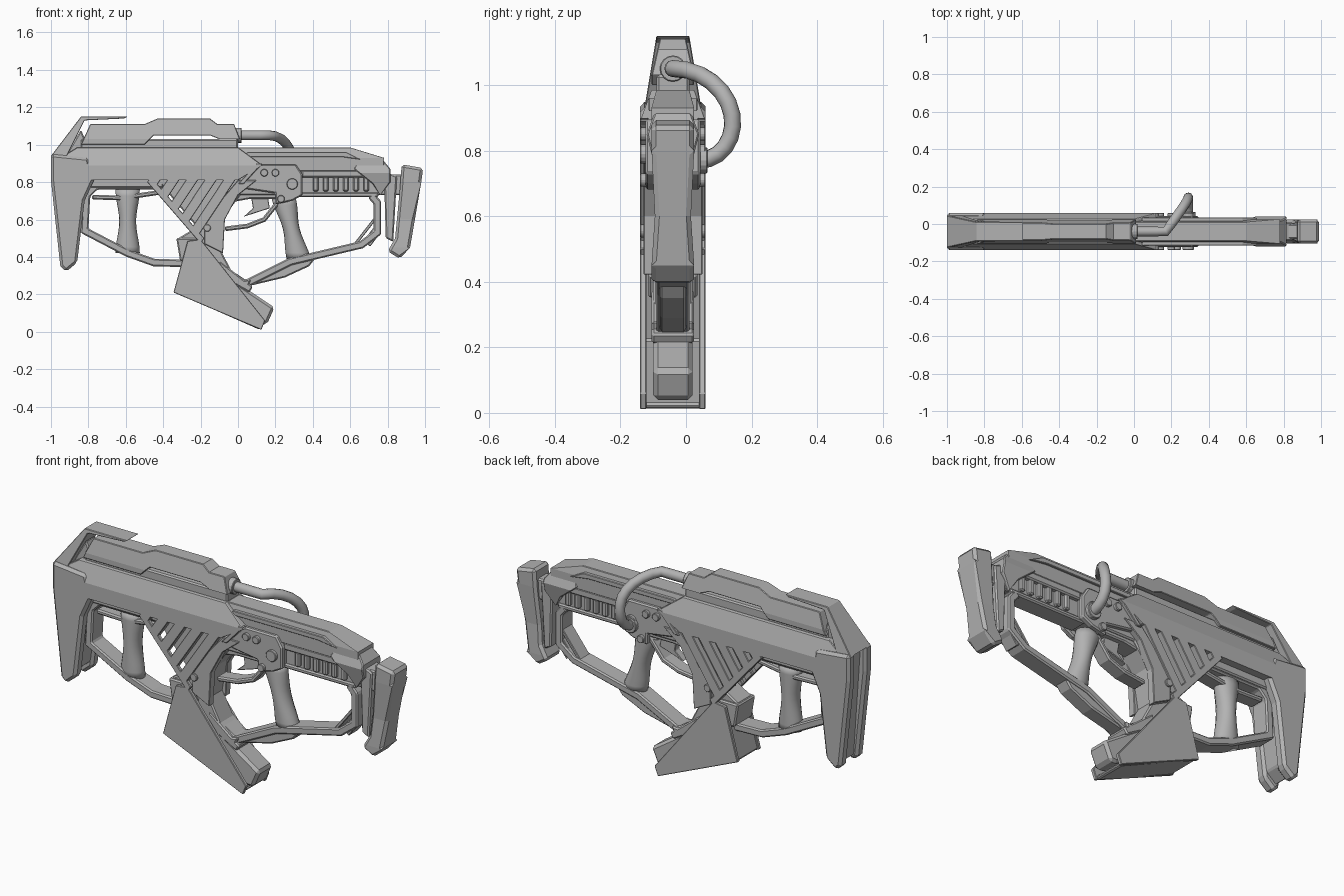
import bpy, bmesh, math
from mathutils import Vector, Matrix
from mathutils.geometry import intersect_line_line_2d

if "Cube" in bpy.data.objects:
    bpy.data.objects.remove(bpy.data.objects["Cube"])

# Shared levels and half widths
CENTRE = -0.04
HULL_LOW, HULL_EDGE, HULL_TOP = 0.81, 0.89, 0.985
RAIL = 0.73
SLIM, MEDIUM, BROAD, FULL = 0.04, 0.05, 0.065, 0.1
SHARP, SOFT, ROUND = 0.003, 0.007, 0.014

metal = bpy.data.materials.new("plain grey")
metal.use_nodes = True
metal.diffuse_color = (0.45, 0.45, 0.45, 1)
shader = metal.node_tree.nodes["Principled BSDF"]
shader.inputs["Base Color"].default_value = metal.diffuse_color


def finish(name, bm, bevel=SOFT, smooth=False):
    bmesh.ops.recalc_face_normals(bm, faces=bm.faces)
    mesh = bpy.data.meshes.new(name)
    bm.to_mesh(mesh)
    bm.free()
    mesh.materials.append(metal)
    mesh.polygons.foreach_set("use_smooth", [smooth] * len(mesh.polygons))
    part = bpy.data.objects.new(name, mesh)
    bpy.context.collection.objects.link(part)
    if not smooth:
        chamfer = part.modifiers.new("chamfer", "BEVEL")
        chamfer.width, chamfer.segments = bevel, 1
        chamfer.limit_method, chamfer.angle_limit = "ANGLE", math.radians(40)
    return part


def width_at(taper, z):
    for (low, wide), (high, narrow) in zip(taper, taper[1:]):
        if z <= high:
            blend = max(0, (z - low) / (high - low))
            return wide + (narrow - wide) * blend
    return taper[-1][1]


def prism(name, outline, half, bevel=SOFT):
    """Side outline given thickness: one half width, or a list of (z, half width)."""
    taper = half if isinstance(half, list) else [(0, half)]
    bm = bmesh.new()
    base = bm.faces.new([bm.verts.new((x, -1, z)) for x, z in outline])
    extruded = bmesh.ops.extrude_face_region(bm, geom=[base])["geom"]
    moved = [v for v in extruded if isinstance(v, bmesh.types.BMVert)]
    bmesh.ops.translate(bm, verts=moved, vec=(0, 2, 0))
    for z, _ in taper:
        bmesh.ops.bisect_plane(bm, geom=bm.verts[:] + bm.edges[:] + bm.faces[:],
                               plane_co=(0, 0, z), plane_no=(0, 0, 1))
    for v in bm.verts:
        v.co.y = CENTRE + v.co.y * width_at(taper, v.co.z)
    return finish(name, bm, bevel)


def plates(name, outline, inner, outer, bevel=SHARP):
    """Matching plates on both sides."""
    for side, word in ((-1, "right"), (1, "left")):
        part = prism(f"{word}_{name}", outline, (outer - inner) / 2, bevel)
        part.location.y = side * (outer + inner) / 2


def rect(left, right, low, high):
    return [(left, low), (right, low), (right, high), (left, high)]


def skin(bm, rings):
    for a, b in zip(rings, rings[1:]):
        for k in range(len(a)):
            n = (k + 1) % len(a)
            bm.faces.new((a[k], a[n], b[n], b[k]))
    bm.faces.new(rings[0])
    bm.faces.new(rings[-1])


def ribbon(name, path, thick, half, bevel=SOFT):
    """Bar of constant thickness with mitred corners along a side path."""
    path = [Vector(p) for p in path]
    ways = [(b - a).normalized() for a, b in zip(path, path[1:])]
    bm, rings = bmesh.new(), []
    for here, before, after in zip(path, ways[:1] + ways, ways + ways[-1:]):
        along = (before + after).normalized()
        off = Vector((-along.y, along.x)) * thick / 2 / along.dot(before)
        rings.append([bm.verts.new((here.x + s * off.x, CENTRE + t * half, here.y + s * off.y))
                      for s, t in ((1, -1), (1, 1), (-1, 1), (-1, -1))])
    skin(bm, rings)
    finish(name, bm, bevel)


def grip(name, x, top, bottom, lean, steps=10, sides=16):
    """Oval hand grip, narrow in the middle and flared at both ends."""
    bm, rings = bmesh.new(), []
    for i in range(steps + 1):
        t = i / steps
        flare = abs(math.cos(math.pi * t)) ** 2
        reach, middle = 0.045 + 0.02 * flare, x + lean * t
        turns = [math.tau * k / sides for k in range(sides)]
        rings.append([bm.verts.new((middle + reach * math.cos(a), CENTRE + MEDIUM * math.sin(a),
                                    top + (bottom - top) * t)) for a in turns])
    skin(bm, rings)
    finish(name, bm, smooth=True)


def cylinder(name, centre, radius, depth, axis="X"):
    bm = bmesh.new()
    turn = Matrix.Rotation(math.pi / 2, 4, axis)
    bmesh.ops.create_cone(bm, cap_ends=True, segments=16, radius1=radius, radius2=radius,
                          depth=depth, matrix=Matrix.Translation(centre) @ turn)
    finish(name, bm, SHARP)


# Main shell and rear stock
prism("main_shell", [(-0.95, HULL_LOW), (0, HULL_LOW), (0.13, HULL_EDGE), (0, HULL_TOP),
                     (-0.86, HULL_TOP), (-0.95, 0.93)],
      [(HULL_LOW, FULL), (HULL_EDGE, FULL), (HULL_TOP, BROAD)], SHARP)
plates("stock_cheek", [(-1, 0.95), (-1, HULL_LOW), (-0.95, 0.35), (-0.92, 0.32), (-0.86, 0.37),
                       (-0.82, 0.7), (-0.77, HULL_LOW), (-0.8, 0.93)], SLIM, FULL, ROUND)
prism("stock_core", [(-0.97, 0.93), (-0.93, 0.35), (-0.87, 0.4), (-0.8, 0.93)], MEDIUM)
prism("stock_top_cap", [(-1, 0.94), (-0.84, 1.15), (-0.59, 1.15), (-0.61, 1.14),
                        (-0.82, 1.13), (-0.92, 0.93)], [(0.94, 0.085), (1.15, MEDIUM)], SHARP)
prism("stock_spine", [(-0.93, 0.93), (-0.84, 1.08), (-0.78, 0.95)], SLIM)

# Top cover
prism("cover_base", rect(-0.84, 0, 0.97, 1.03), MEDIUM)
prism("top_cover", [(-0.84, 1), (-0.79, 1.11), (-0.5, 1.11), (-0.43, 1.14), (-0.15, 1.14),
                    (-0.11, 1.11), (-0.02, 1.11), (0.01, 1.03), (-0.1, 1.03), (-0.15, 1.05),
                    (-0.45, 1.05), (-0.5, 1)],
      [(1.03, BROAD), (1.14, SLIM)], SHARP)

# Hose: straight run, then an arc that bulges out to the left side
curve = bpy.data.curves.new("hose", "CURVE")
curve.dimensions, curve.bevel_depth, curve.use_fill_caps = "3D", 0.026, True
start, arc_radius, arc_steps = Vector((0, CENTRE, 1.05)), 0.14, 12
hose_path = [start, start + Vector((0.12, 0, 0))]
for i in range(arc_steps + 1):
    a = math.pi * i / arc_steps
    hose_path.append(Vector((0.17 + 0.12 * math.sin(min(a, math.pi / 2)),
                             CENTRE + 0.02 * i / 3 + arc_radius * math.sin(a),
                             start.z + arc_radius * (math.cos(a) - 1))))
spline = curve.splines.new("POLY")
spline.points.add(len(hose_path) - 1)
for point, place in zip(spline.points, hose_path):
    point.co = (*place, 1)
spline.use_smooth = True
curve.materials.append(metal)
bpy.context.collection.objects.link(bpy.data.objects.new("hose", curve))
cylinder("hose_front_socket", start, SLIM, SLIM, "Y")
cylinder("hose_side_socket", hose_path[-1], SLIM, MEDIUM)

# Front upper body
prism("front_body", [(0, 0.86), (0.78, 0.86), (0.78, 0.93), (0.6, HULL_TOP), (0, HULL_TOP)],
      [(0.93, BROAD), (HULL_TOP, MEDIUM)], SHARP)
ribbon_half = 0.075
plates("front_rail", [(0, 0.9), (0.05, 0.96), (0.58, 0.96), (0.66, 0.92), (0.55, 0.935),
                      (0.06, 0.935)], MEDIUM, ribbon_half)
prism("front_block", [(0.62, 0.87), (0.65, 0.935), (0.77, 0.925), (0.815, 0.87), (0.815, 0.8),
                      (0.76, RAIL), (0.72, 0.79)],
      [(RAIL, MEDIUM), (0.85, 0.08), (0.93, MEDIUM)])

# Ribbed handguard
prism("handguard_core", rect(0.3, 0.77, RAIL, 0.87), SLIM)
prism("handguard_lip", rect(0.34, 0.72, 0.825, 0.865), BROAD)
prism("handguard_rail", rect(0.3, 0.75, RAIL - 0.01, RAIL + 0.015), MEDIUM)
for i in range(6):
    left = 0.4 + i * 0.054
    prism(f"handguard_rib_{i + 1}", rect(left, left + 0.03, RAIL + 0.02, 0.83), 0.06)

# Nose pad
prism("nose_pad", [(0.875, 0.895), (0.99, 0.875), (0.98, 0.8), (0.92, 0.45), (0.865, 0.39),
                   (0.8, 0.43), (0.84, 0.5), (0.865, 0.76)],
      [(0.45, BROAD), (0.6, 0.055), (0.8, BROAD)], ROUND)
prism("nose_mount", [(0.78, 0.86), (0.85, 0.83), (0.83, 0.48), (0.79, 0.5)], MEDIUM)
prism("nose_link", rect(0.76, 0.89, RAIL, 0.84), SLIM)

# Receiver plates and bolts
prism("receiver_core", rect(-0.1, 0.34, RAIL, 0.9), 0.06)
plates("receiver_plate", [(0, 0.77), (0.12, 0.895), (0.31, 0.895), (0.345, 0.84), (0.345, RAIL),
                          (0.29, 0.7), (0.2, 0.68), (0.2, 0.74)], MEDIUM, 0.084, SOFT)
plates("receiver_strap", [(0, 0.79), (0.1, 0.9), (0.13, 0.9), (0.03, 0.79)], ribbon_half, FULL)
for word, x, z in (("rear", 0.14, 0.85), ("middle", 0.2, 0.85), ("front", 0.29, 0.79),
                   ("lower", 0.23, 0.71), ("well", -0.165, 0.555)):
    cylinder(f"{word}_bolt", (x, CENTRE, z), 0.03 if word == "front" else 0.02, FULL * 2)

# Magazine well
prism("well_column", [(-0.44, 0.82), (0.08, 0.82), (-0.07, 0.62), (-0.1, 0.45), (0, 0.26),
                      (-0.3, 0.38), (-0.32, 0.5), (-0.22, 0.56)], 0.06)
plates("well_arch", [(0, HULL_LOW), (0.1, HULL_LOW), (0, RAIL), (-0.07, 0.6), (-0.08, 0.42),
                     (-0.18, 0.47), (-0.18, 0.6)], MEDIUM, 0.09)
prism("well_rear_block", [(-0.33, 0.5), (-0.2, 0.5), (-0.16, 0.42), (-0.2, 0.35), (-0.31, 0.38)],
      ribbon_half)

# Slanted louvres, each cut off by the sloping lower edge
louvre_top = 0.84
edge_high, edge_low = Vector((-0.46, 0.77)), Vector((-0.2, 0.47))
edge_run = (edge_low - edge_high) * 2


def louvre_edge_point(x):
    top = Vector((x, louvre_top))
    return intersect_line_line_2d(top, top - Vector((0.55, 0.83)),
                                  edge_high - edge_run, edge_high + edge_run)


for i in range(5):
    left = edge_high.x + i * FULL
    right = left + BROAD
    plates(f"louvre_{i + 1}", [(left, louvre_top), louvre_edge_point(left),
                               louvre_edge_point(right), (right, louvre_top)], BROAD, FULL)
plates("louvre_top_rail", rect(edge_high.x, 0, HULL_LOW, louvre_top), ribbon_half, FULL)
lift = Vector((0.02, 0.03))
plates("louvre_edge", [edge_high, edge_low, edge_low + lift, edge_high + lift], 0.08, FULL)

# Magazine shroud with the magazine inside
plates("shroud_side", [(-0.27, 0.485), (-0.2, 0.495), (0.145, 0.06), (0.125, 0.01),
                       (-0.345, 0.21)], 0.08, FULL)
ribbon("shroud_floor", [(-0.25, 0.47), (-0.325, 0.215), (0.12, 0.02)], 0.02, 0.09)
prism("magazine", [(-0.25, 0.45), (-0.12, 0.42), (0, 0.26), (0.195, 0.13), (0.155, SLIM),
                   (0.12, SLIM), (-0.3, 0.22)], 0.06, ROUND)
prism("magazine_latch", [(-0.1, 0.38), (0.08, 0.24), (0.06, 0.21), (-0.1, 0.3)], BROAD)

# Front loop, struts and grip
ribbon("front_loop", [(0.71, RAIL), (0.745, 0.69), (0.745, 0.53), (0.66, 0.465), (0.28, 0.375),
                      (0.04, 0.255), (-0.06, 0.32)], SLIM, MEDIUM)
prism("front_loop_keel", [(0.04, 0.24), (0.25, 0.29), (0.38, 0.35), (0.42, 0.4), (0.25, 0.37)],
      SLIM)
prism("loop_foot", [(-0.01, 0.27), (0.07, 0.28), (0.05, 0.23), (0.01, 0.24)], BROAD)
for i in range(3):
    ribbon(f"loop_strut_{i + 1}", [(0.62 + SLIM * i, 0.46), (0.745, 0.62 - MEDIUM * i)],
           0.016, SLIM, SHARP)
grip("front_grip", 0.245, 0.71, 0.39, 0.08)

# Trigger and its guard
ribbon("trigger_guard", [(-0.07, 0.55), (0.05, 0.565), (0.14, 0.6), (0.22, 0.7)], 0.025, SLIM)
ribbon("trigger_upper_bar", [(-0.05, 0.71), (0.06, RAIL), (0.24, RAIL)], SLIM, MEDIUM)
prism("trigger", [(0.07, 0.72), (0.16, 0.72), (0.17, 0.66), (0.03, 0.615), (0.08, 0.66)],
      0.02, SHARP)

# Rear loop and rear grip
ribbon("rear_loop", [(-0.38, 0.78), (-0.76, 0.78), (-0.81, RAIL), (-0.82, 0.54), (-0.59, 0.42),
                     (-0.45, 0.37), (-0.28, 0.365)], SLIM, MEDIUM)
prism("rear_top_rail", rect(-0.8, -0.4, 0.77, 0.82), 0.06)
ribbon("rear_inner_rail", [(-0.78, 0.72), (-0.62, 0.715), (-0.42, 0.745)], 0.025, SLIM)
grip("rear_grip", -0.59, 0.76, 0.42, 0)
